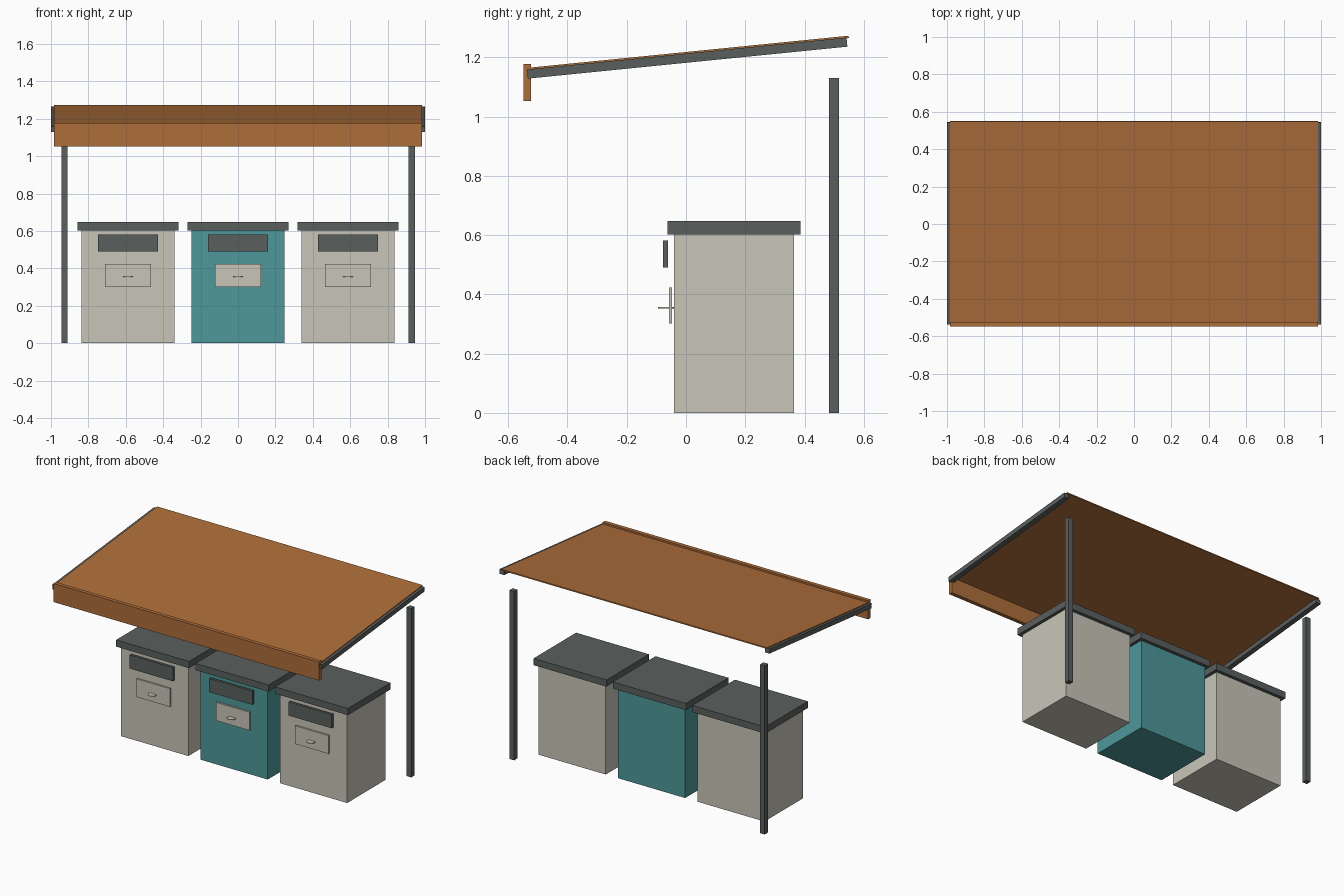
import bpy, bmesh, math
from mathutils import Matrix, Vector

if "Cube" in bpy.data.objects:
    bpy.data.objects.remove(bpy.data.objects["Cube"])


def material(name, rgb):
    m = bpy.data.materials.new(name)
    lin = [((c / 255 + 0.055) / 1.055) ** 2.4 for c in rgb]
    m.diffuse_color = (*lin, 1)
    m.use_nodes = True
    m.node_tree.nodes["Principled BSDF"].inputs["Base Color"].default_value = m.diffuse_color
    return m


BEIGE = material("warm beige", (201, 197, 185))
TEAL = material("teal", (78, 152, 154))
GREY = material("dark grey", (90, 96, 95))
WOOD = material("orange wood", (174, 110, 58))


def finish(name, bm, mat):
    me = bpy.data.meshes.new(name)
    bm.to_mesh(me)
    bm.free()
    me.materials.append(mat)
    ob = bpy.data.objects.new(name, me)
    bpy.context.collection.objects.link(ob)
    return ob


def box(name, x, y, z, mat, tilt=0):
    """Box from (min, max) ranges, optionally tilted about x through its centre."""
    bm = bmesh.new()
    bmesh.ops.create_cube(bm, size=1)
    size = Vector((r[1] - r[0] for r in (x, y, z)))
    bmesh.ops.scale(bm, vec=size, verts=bm.verts)
    ob = finish(name, bm, mat)
    ob.location = [(r[0] + r[1]) / 2 for r in (x, y, z)]
    ob.rotation_euler.x = tilt
    return ob


def disc(name, loc, radius, depth, mat):
    bm = bmesh.new()
    bmesh.ops.create_cone(bm, cap_ends=True, segments=24, radius1=radius,
                          radius2=radius, depth=depth)
    ob = finish(name, bm, mat)
    ob.location = loc
    return ob


# Three bins, each with lid, dark slot panel, plate and pull
for label, cx, mat in (("left", -0.588, BEIGE), ("middle", 0, TEAL), ("right", 0.588, BEIGE)):
    def span(half):
        return (cx - half, cx + half)
    box(label + "_bin_body", span(0.249), (-0.041, 0.365), (0, 0.602), mat)
    box(label + "_bin_lid", span(0.27), (-0.063, 0.387), (0.602, 0.647), GREY)
    box(label + "_bin_slot_panel", span(0.16), (-0.077, -0.06), (0.49, 0.581), GREY)
    box(label + "_bin_plate", span(0.124), (-0.058, -0.047), (0.302, 0.424), BEIGE)
    disc(label + "_bin_pull", (cx, -0.067, 0.355), 0.027, 0.004, BEIGE)

# Rear posts and sloping roof rails
SLOPE = math.atan(0.1)
for label, s in (("left", -1), ("right", 1)):
    box(label + "_post", (s * 0.928 - 0.017, s * 0.928 + 0.017), (0.483, 0.517), (0, 1.13), GREY)
    box(label + "_roof_rail", (s * 0.983 - 0.017, s * 0.983 + 0.017),
        (-0.538, 0.546), (1.182, 1.213), GREY, SLOPE)

# Thin roof sheet and front fascia
box("roof_sheet", (-0.983, 0.983), (-0.55, 0.552), (1.21, 1.218), WOOD, SLOPE)
box("front_fascia", (-0.983, 0.983), (-0.549, -0.523), (1.053, 1.177), WOOD)
